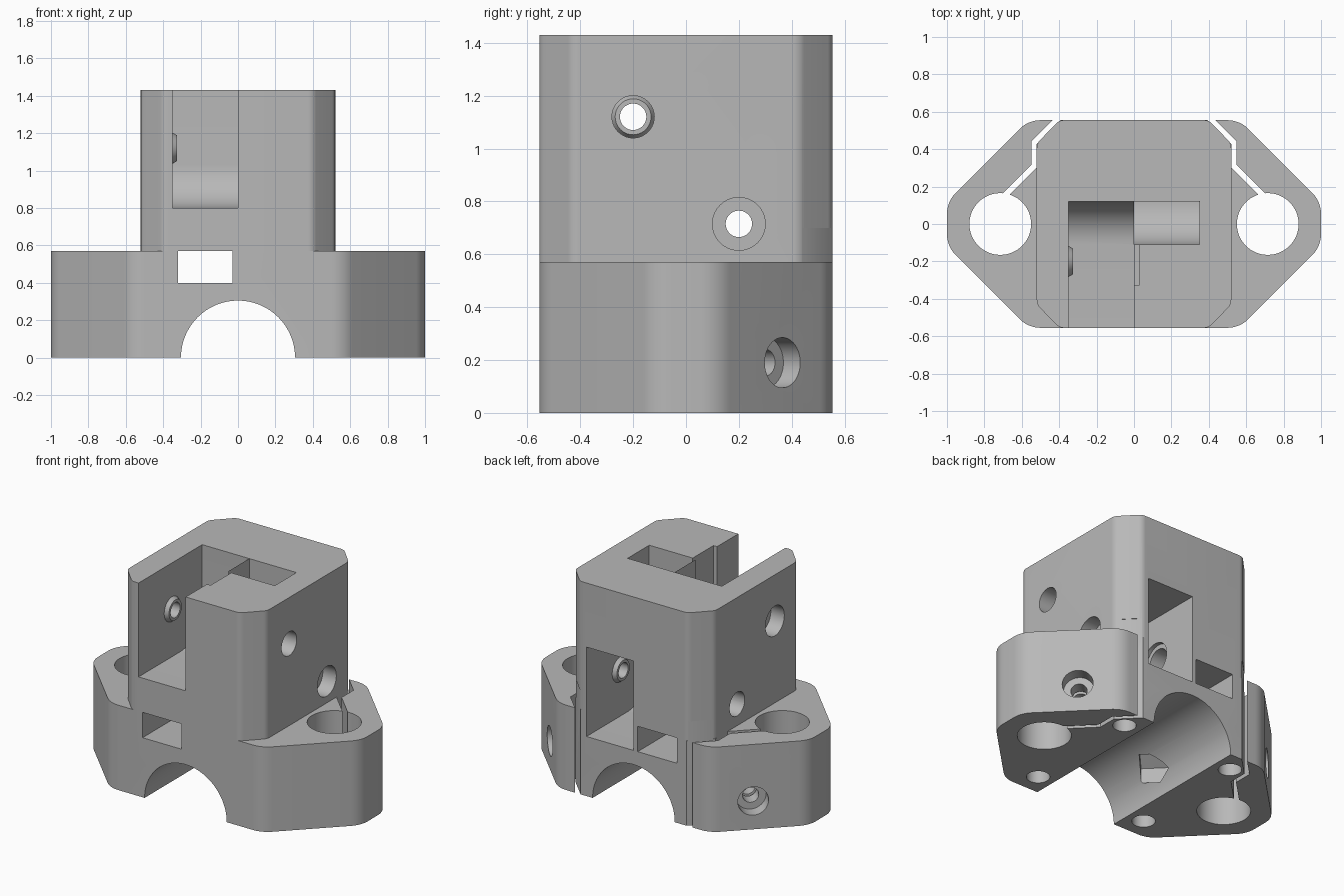
import bpy, bmesh
from math import tan, pi
from mathutils import Vector, Matrix

default = bpy.data.objects.get("Cube")
if default:
    bpy.data.objects.remove(default, do_unlink=True)

grey = bpy.data.materials.new("plain grey")
grey.use_nodes = True
grey.diffuse_color = (0.48, 0.48, 0.48, 1)
grey.node_tree.nodes["Principled BSDF"].inputs["Base Color"].default_value = grey.diffuse_color


def to_object(name, bm):
    bmesh.ops.recalc_face_normals(bm, faces=bm.faces)
    mesh = bpy.data.meshes.new(name)
    bm.to_mesh(mesh)
    bm.free()
    mesh.materials.append(grey)
    obj = bpy.data.objects.new(name, mesh)
    bpy.context.collection.objects.link(obj)
    return obj


def rounded(points, steps=8):
    """Round each (x, y, radius) corner with a curve of short segments."""
    out = []
    for i, (x, y, r) in enumerate(points):
        p = Vector((x, y))
        if not r:
            out.append(p)
            continue
        a = (Vector(points[i - 1][:2]) - p).normalized()
        b = (Vector(points[(i + 1) % len(points)][:2]) - p).normalized()
        half = a.angle(b) / 2
        centre = p + (a + b).normalized() * r / abs(Vector((a.dot((a + b).normalized()), 0)).x * tan(half))
        start, end = p + a * r / tan(half), p + b * r / tan(half)
        for k in range(steps + 1):
            d = (start - centre).lerp(end - centre, 0) if k == 0 else start - centre
            turn = d.angle_signed(end - centre) * -k / steps
            out.append(centre + Matrix.Rotation(turn, 2) @ d)
    return out


def prism(name, points, axis, lo, hi):
    """Extrude a profile along an axis."""
    def place(p, h):
        return {"x": (h, p[0], p[1]), "y": (p[0], h, p[1]), "z": (p[0], p[1], h)}[axis]
    bm = bmesh.new()
    low = [bm.verts.new(place(p, lo)) for p in points]
    top = [bm.verts.new(place(p, hi)) for p in points]
    bm.faces.new(low)
    bm.faces.new(top)
    for i in range(len(points)):
        bm.faces.new((low[i - 1], low[i], top[i], top[i - 1]))
    return to_object(name, bm)


def box(name, lo, hi):
    corners = [(lo[0], lo[1]), (hi[0], lo[1]), (hi[0], hi[1]), (lo[0], hi[1])]
    return prism(name, corners, "z", lo[2], hi[2])


def rod(name, start, end, r1, r2=None, sides=40):
    start, end = Vector(start), Vector(end)
    turn = (end - start).to_track_quat("Z", "Y").to_matrix().to_4x4()
    bm = bmesh.new()
    bmesh.ops.create_cone(bm, cap_ends=True, segments=sides, radius1=r1,
                          radius2=r1 if r2 is None else r2, depth=(end - start).length,
                          matrix=Matrix.Translation((start + end) / 2) @ turn)
    return to_object(name, bm)


def combine(tool, operation="DIFFERENCE"):
    """Apply a boolean to the body and discard the tool."""
    mod = body.modifiers.new("combine", "BOOLEAN")
    mod.operation, mod.solver, mod.object = operation, "EXACT", tool
    bpy.context.view_layer.update()
    mesh = bpy.data.meshes.new_from_object(body.evaluated_get(bpy.context.evaluated_depsgraph_get()))
    body.modifiers.clear()
    body.data = mesh
    bpy.data.objects.remove(tool, do_unlink=True)


def octagon(w, d, cx, cy, r):
    """Rectangle with cut, softened corners."""
    quarter = [(w, cy), (cx, d)]
    pts = quarter + [(-x, y) for x, y in quarter[::-1]]
    pts += [(-x, -y) for x, y in pts]
    return rounded([(x, y, r) for x, y in pts])


# Wide base with the tower standing on it
body = prism("clamp_body", octagon(1, 0.555, 0.565, 0.12, 0.16), "z", 0, 0.57)
combine(prism("tower", octagon(0.52, 0.555, 0.4, 0.43, 0.06), "z", 0.2, 1.43), "UNION")

# Half-round channel and square window, front to back
combine(rod("channel", (0, -1, 0), (0, 1, 0), 0.305, sides=96))
combine(box("window", (-0.32, -1, 0.4), (-0.03, 1, 0.57)))

# Front notch and back duct, each curving upward
notch = rounded([(-0.7, 0.8, 0), (0.12, 0.8, 0.23), (0.12, 1.6, 0), (-0.7, 1.6, 0)], 14)
combine(prism("front_notch", notch, "x", -0.35, 0))
duct = rounded([(0.7, 0.4, 0), (-0.11, 0.4, 0.23), (-0.11, 1.6, 0),
                (0.12, 1.6, 0), (0.12, 1, 0), (0.7, 1, 0)], 14)
combine(prism("back_duct", duct, "x", 0, 0.35))

# Cross screws: raised collar, head recess, wide bore and clear hole
for side, y, z in ((-1, -0.2, 1.12), (1, 0.2, 0.715)):
    def cross(name, x1, x2, r1, r2=None):
        return rod(name, (side * x1, y, z), (side * x2, y, z), r1, r2)
    combine(cross("collar", 0.37, 0.325, 0.095, 0.068), "UNION")
    combine(cross("head_recess", 0.7, 0.42, 0.1))
    combine(cross("wide_bore", 0.1, -0.7, 0.08))
    combine(cross("screw_hole", 0.7, -0.7, 0.05))
combine(box("front_relief", (-0.1, -0.33, 1.01), (0.027, -0.1, 1.6)))
combine(rod("back_relief", (0.1, 0.2, 0.715), (-0.027, 0.2, 0.715), 0.11))

for s in (-1, 1):
    # Vertical post holes and the slits that free the clamp wings
    combine(rod("post_hole", (s * 0.715, 0, -1), (s * 0.715, 0, 0.8), 0.165, sides=64))
    slit = [(0.349, 0.6), (0.52, 0.429), (0.52, 0.302), (0.68, 0.142),
            (0.701, 0.163), (0.548, 0.316), (0.548, 0.443), (0.391, 0.6)]
    combine(prism("slit", [(s * x, y) for x, y in slit], "z", -0.1, 0.7))

    # Diagonal clamp screws with a hexagonal nut pocket
    def along(t):
        return (s * (0.755 - 0.707 * t), 0.365 - 0.707 * t, 0.19)
    combine(rod("clamp_head", along(-0.3), along(0.09), 0.095))
    combine(rod("clamp_screw", along(-0.1), along(0.7), 0.05))
    combine(rod("nut_pocket", along(0.5), along(0.78), 0.1, sides=6))

    # Blind mounting holes under the base
    for t in (-1, 1):
        combine(rod("mounting_hole", (s * 0.42, t * 0.41, -0.2), (s * 0.42, t * 0.41, 0.3), 0.072))

body.data.name = "clamp_body"
bpy.ops.object.select_all(action="DESELECT")
body.select_set(True)
bpy.context.view_layer.objects.active = body
bpy.ops.object.shade_smooth_by_angle(angle=pi / 7)
